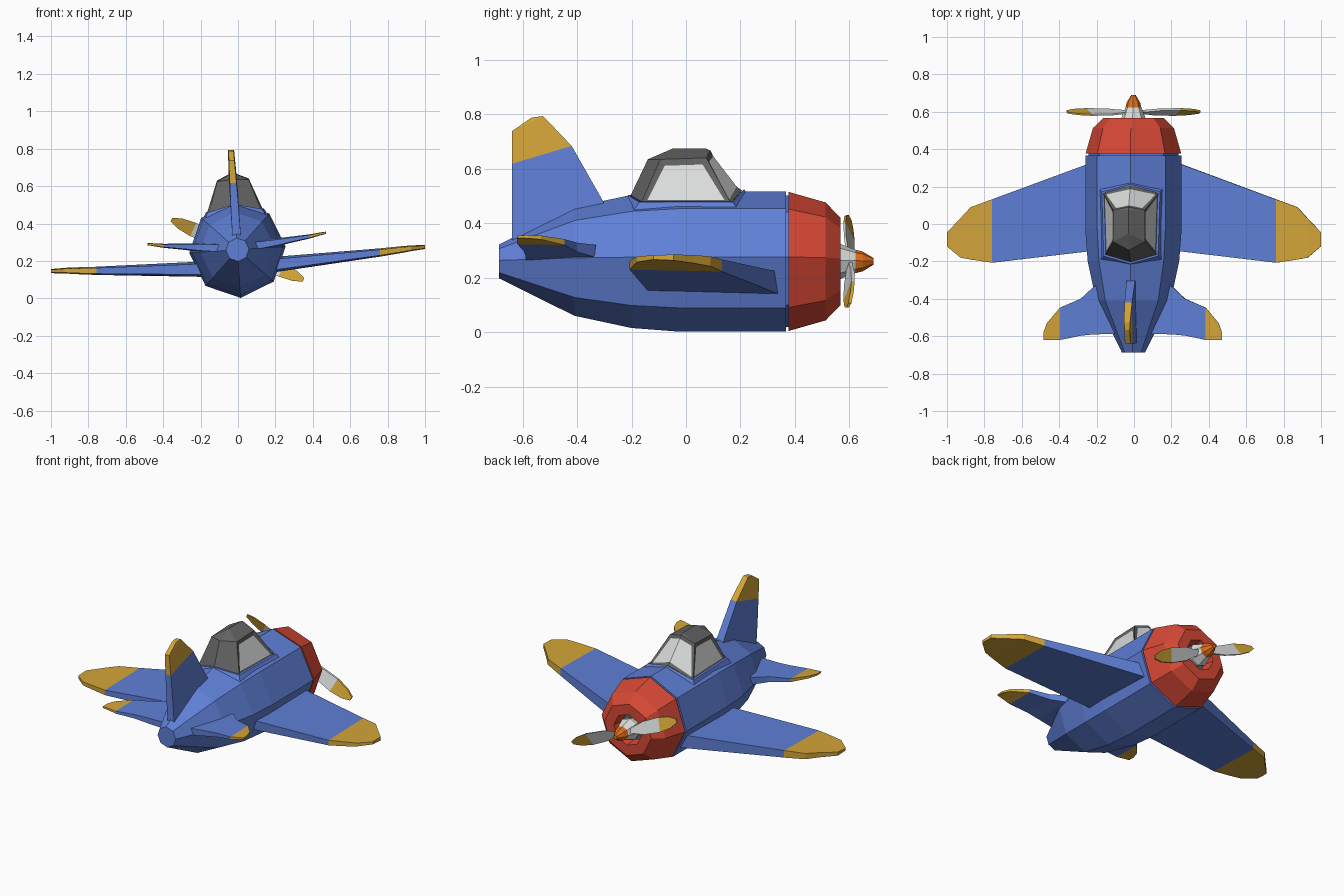
import bpy, bmesh, math
from mathutils import Matrix, Vector

if "Cube" in bpy.data.objects:
    bpy.data.objects.remove(bpy.data.objects["Cube"])


def material(name, r, g, b):
    m = bpy.data.materials.new(name)
    m.diffuse_color = (r, g, b, 1)
    m.use_nodes = True
    m.node_tree.nodes["Principled BSDF"].inputs["Base Color"].default_value = m.diffuse_color
    return m


BLUE = material("blue", 0.115, 0.215, 0.68)
RED = material("red", 0.68, 0.065, 0.036)
GOLD = material("gold", 0.66, 0.38, 0.04)
ORANGE = material("orange", 0.75, 0.16, 0.01)
GREY = material("frame grey", 0.125, 0.125, 0.125)
WHITE = material("white", 0.70, 0.73, 0.71)

# The whole plane is banked slightly; parts are modelled level around its axis
PLACE = Matrix.Translation((-0.003, 0, 0.26)) @ Matrix.Rotation(math.radians(-3.7), 4, 'Y')


def finish(name, bm, mats, extra=Matrix()):
    bm.transform(PLACE @ extra)
    me = bpy.data.meshes.new(name)
    bm.to_mesh(me)
    bm.free()
    for m in mats:
        me.materials.append(m)
    ob = bpy.data.objects.new(name, me)
    bpy.context.collection.objects.link(ob)
    return ob


def loft(bm, rings, split=99, caps=(True, True)):
    """Bridge rings of points; faces from ring index 'split' on get material 1."""
    vs = [[bm.verts.new(p) for p in r] for r in rings]
    n = len(rings[0])
    for i in range(len(vs) - 1):
        for j in range(n):
            k = (j + 1) % n
            f = bm.faces.new((vs[i][j], vs[i][k], vs[i + 1][k], vs[i + 1][j]))
            f.material_index = 1 if i >= split else 0
    if caps[0]:
        bm.faces.new(vs[0])
    if caps[1]:
        bm.faces.new(vs[-1]).material_index = 1 if split < 99 else 0
    bmesh.ops.recalc_face_normals(bm, faces=bm.faces)


def turned(name, profile, mats, split=99, caps=(True, True)):
    """Octagonal body along y from (y, radius) pairs."""
    bm = bmesh.new()
    loft(bm, [[(r * math.sin(a * math.pi / 4), y, r * math.cos(a * math.pi / 4))
               for a in range(8)] for y, r in profile], split, caps)
    return finish(name, bm, mats)


def blade(bm, stations, normal, split, tail=0.7):
    """Tapered slab from (leading point, trailing point, thickness) stations."""
    n = Vector(normal)
    rings = []
    for a, b, t in stations:
        a, b = Vector(a), Vector(b)
        rings.append([a + n * t / 2, a - n * t / 2,
                      b - n * t * tail / 2, b + n * t * tail / 2])
    loft(bm, rings, split)


def paired(name, table, split):
    """Left and right surface from (x, lead y, trail y, z, thickness) rows."""
    for side, s in (("right", 1), ("left", -1)):
        bm = bmesh.new()
        blade(bm, [((s * x, l, z), (s * x, t, z), th) for x, l, t, z, th in table],
              (0, 0, 1), split)
        finish(side + "_" + name, bm, [BLUE, GOLD])


# Fuselage with the neck groove behind the cowl
turned("fuselage", [(-0.687, 0.062), (-0.41, 0.2), (-0.2, 0.245), (-0.03, 0.258),
                    (0.367, 0.258), (0.367, 0.242), (0.385, 0.242)], [BLUE])

# Engine cowl with open mouth and dark back plate
turned("cowl", [(0.377, 0.2), (0.377, 0.256), (0.513, 0.217), (0.568, 0.16),
                (0.568, 0.095), (0.49, 0.085)], [RED], caps=(False, False))
turned("engine_plate", [(0.485, 0.1), (0.50, 0.1)], [GREY])

# Hub and spinner
turned("spinner", [(0.50, 0.05), (0.56, 0.067), (0.622, 0.043), (0.65, 0.036),
                   (0.689, 0.012)], [WHITE, ORANGE], split=2)

# Two-blade propeller
bm = bmesh.new()
for s in (1, -1):
    rows = [(0.02, 0.03), (0.07, 0.035), (0.14, 0.068), (0.26, 0.078),
            (0.34, 0.058), (0.388, 0.02)]
    blade(bm, [((s * x, 0.598 + c * 0.2, s * c / 2), (s * x, 0.598 - c * 0.2, -s * c / 2), 0.012)
               for x, c in rows], (0, 1, 0), 3)
finish("propeller", bm, [WHITE, GOLD], Matrix.Rotation(math.radians(28.2), 4, 'Y'))

# Main wings and tailplanes
paired("wing", [(0.15, 0.357, -0.135, -0.094, 0.085), (0.76, 0.132, -0.207, -0.064, 0.044),
                (0.875, 0.09, -0.19, -0.056, 0.036), (0.93, 0.03, -0.18, -0.052, 0.030),
                (1.002, -0.045, -0.12, -0.05, 0.022)], 1)
paired("tailplane", [(0.06, -0.29, -0.587, 0.012, 0.06), (0.21, -0.335, -0.59, 0.025, 0.045),
                     (0.28, -0.40, -0.597, 0.034, 0.034), (0.39, -0.447, -0.62, 0.046, 0.022),
                     (0.46, -0.53, -0.62, 0.058, 0.014), (0.478, -0.58, -0.62, 0.06, 0.012)], 3)

# Tail fin
bm = bmesh.new()
blade(bm, [((0, -0.28, 0.07), (0, -0.64, 0.07), 0.05),
           ((0, -0.30, 0.212), (0, -0.64, 0.212), 0.047),
           ((0, -0.42, 0.424), (0, -0.64, 0.358), 0.04),
           ((0, -0.524, 0.533), (0, -0.64, 0.478), 0.033),
           ((0, -0.526, 0.534), (0, -0.568, 0.528), 0.031)], (1, 0, 0), 2, 0.9)
finish("tail_fin", bm, [BLUE, GOLD])


def hexring(front, fc, rc, rear):
    """Six-point ring: front tip, two front corners, two rear corners, rear tip."""
    def flip(p):
        return (-p[0], p[1], p[2])
    return [front, fc, rc, rear, flip(rc), flip(fc)]


# Canopy: side walls, then a roof rising to a short ridge
base = hexring((0, 0.205, 0.262), (0.15, 0.165, 0.205), (0.14, -0.165, 0.205), (0, -0.205, 0.24))
top = hexring((0, 0.09, 0.408), (0.085, 0.075, 0.376), (0.085, -0.095, 0.37), (0, -0.14, 0.376))
bm = bmesh.new()
loft(bm, [base, top], caps=(True, False))
bm.verts.ensure_lookup_table()
t = list(bm.verts)[6:]
r0 = bm.verts.new((0, 0.075, 0.415))
r1 = bm.verts.new((0, -0.05, 0.415))
for f in ((t[0], t[1], r0), (t[1], t[2], r1, r0), (t[2], t[3], r1),
          (t[3], t[4], r1), (t[4], t[5], r0, r1), (t[5], t[0], r0)):
    bm.faces.new(f)
bmesh.ops.recalc_face_normals(bm, faces=bm.faces)
bm.faces.ensure_lookup_table()
side, screen = [bm.faces[1], bm.faces[4]], [bm.faces[0], bm.faces[5]]
# Windows: inset panes in both sides and across the windscreen
bmesh.ops.inset_individual(bm, faces=side, thickness=0.028, depth=-0.006)
bmesh.ops.inset_region(bm, faces=screen, thickness=0.022, depth=-0.006, use_boundary=True)
for f in side + screen:
    f.material_index = 1
finish("canopy", bm, [GREY, WHITE])

# Blue fairing around the canopy foot
bm = bmesh.new()
loft(bm, [[(x * 1.22, y * 1.22, z - 0.045) for x, y, z in base],
          [(x * 1.04, y * 1.04, z + 0.004) for x, y, z in base]])
finish("canopy_fairing", bm, [BLUE])
